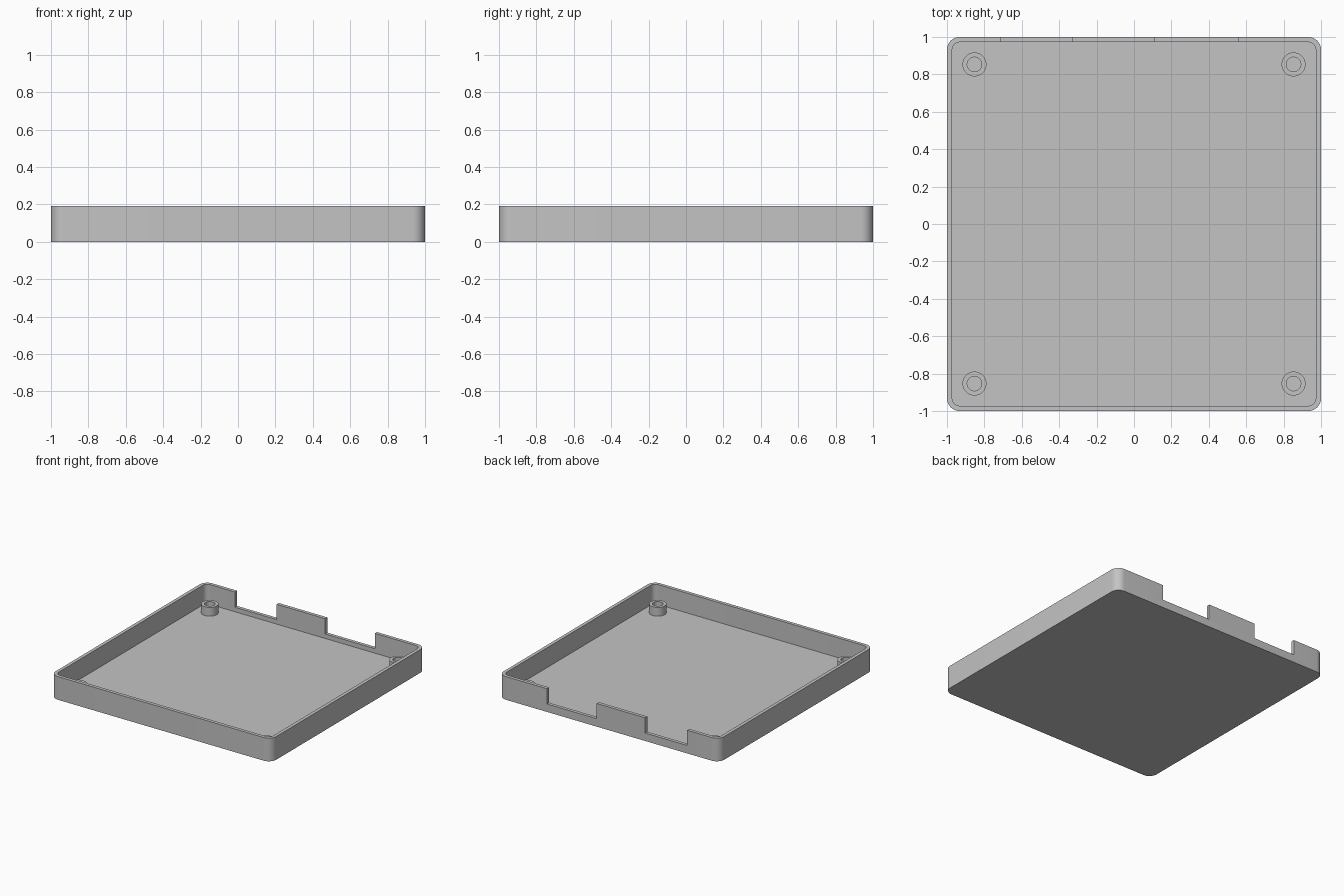
import bpy
import bmesh
from math import pi, sin, cos

cube = bpy.data.objects.get("Cube")
if cube:
    bpy.data.objects.remove(cube, do_unlink=True)

HEIGHT = 0.19
WALL = 0.028
FLOOR = 0.028
NOTCH_Z = 0.065
BOSS_TOP = 0.10

grey = bpy.data.materials.new("plain grey")
grey.use_nodes = True
grey.diffuse_color = (0.55, 0.55, 0.55, 1)
grey.node_tree.nodes["Principled BSDF"].inputs["Base Color"].default_value = (0.55, 0.55, 0.55, 1)


def make_object(name, bm):
    bmesh.ops.recalc_face_normals(bm, faces=bm.faces)
    mesh = bpy.data.meshes.new(name)
    bm.to_mesh(mesh)
    bm.free()
    mesh.materials.append(grey)
    obj = bpy.data.objects.new(name, mesh)
    bpy.context.collection.objects.link(obj)
    return obj


def rounded_prism(name, x0, x1, y0, y1, z0, z1, radius=0, steps=10):
    """Upright prism with a rounded rectangular outline."""
    bm = bmesh.new()
    corners = [(x1 - radius, y1 - radius), (x0 + radius, y1 - radius),
               (x0 + radius, y0 + radius), (x1 - radius, y0 + radius)]
    outline = []
    for quarter, (cx, cy) in enumerate(corners):
        for i in range(steps + 1 if radius else 1):
            a = (quarter + i / steps) * pi / 2
            outline.append(bm.verts.new((cx + radius * cos(a), cy + radius * sin(a), z0)))
    base = bm.faces.new(outline)
    top = bmesh.ops.extrude_face_region(bm, geom=[base], use_keep_orig=True)["geom"]
    for v in top:
        if isinstance(v, bmesh.types.BMVert):
            v.co.z = z1
    return make_object(name, bm)


def tube(name, x, y, z0, z1, inner, outer, sides=40):
    """Hollow post."""
    bm = bmesh.new()
    rings = []
    for r, z in ((outer, z0), (outer, z1), (inner, z1), (inner, z0)):
        rings.append([bm.verts.new((x + r * cos(2 * pi * i / sides),
                                    y + r * sin(2 * pi * i / sides), z)) for i in range(sides)])
    for k in range(len(rings)):
        a, b = rings[k], rings[(k + 1) % len(rings)]
        for i in range(sides):
            j = (i + 1) % sides
            bm.faces.new((a[i], a[j], b[j], b[i]))
    return make_object(name, bm)


def select(obj):
    bpy.ops.object.select_all(action='DESELECT')
    obj.select_set(True)
    bpy.context.view_layer.objects.active = obj


def cut(target, cutter):
    select(target)
    mod = target.modifiers.new("cut", 'BOOLEAN')
    mod.operation = 'DIFFERENCE'
    mod.solver = 'EXACT'
    mod.object = cutter
    bpy.ops.object.modifier_apply(modifier=mod.name)
    bpy.data.objects.remove(cutter, do_unlink=True)


def smooth(obj):
    select(obj)
    bpy.ops.object.shade_smooth_by_angle(angle=pi / 6)


# Open tray: solid block, hollowed out
tray = rounded_prism("tray", -1, 1, -1, 1, 0, HEIGHT, 0.068)
inside = 1 - WALL
cut(tray, rounded_prism("cavity_cutter", -inside, inside, -inside, inside,
                        FLOOR, HEIGHT + 0.1, 0.04))

# Two notches in the back wall
for x0, x1 in ((-0.71, -0.33), (0.11, 0.56)):
    cut(tray, rounded_prism("notch_cutter", x0, x1, 0.95, 1.1, NOTCH_Z, HEIGHT + 0.2))
smooth(tray)

# Hollow screw posts in the four corners
for sy, end in ((-1, "front"), (1, "back")):
    for sx, side in ((-1, "right"), (1, "left")):
        smooth(tube(f"screw_post_{end}_{side}", sx * 0.853, sy * 0.853,
                    FLOOR - 0.005, BOSS_TOP, 0.039, 0.064))
